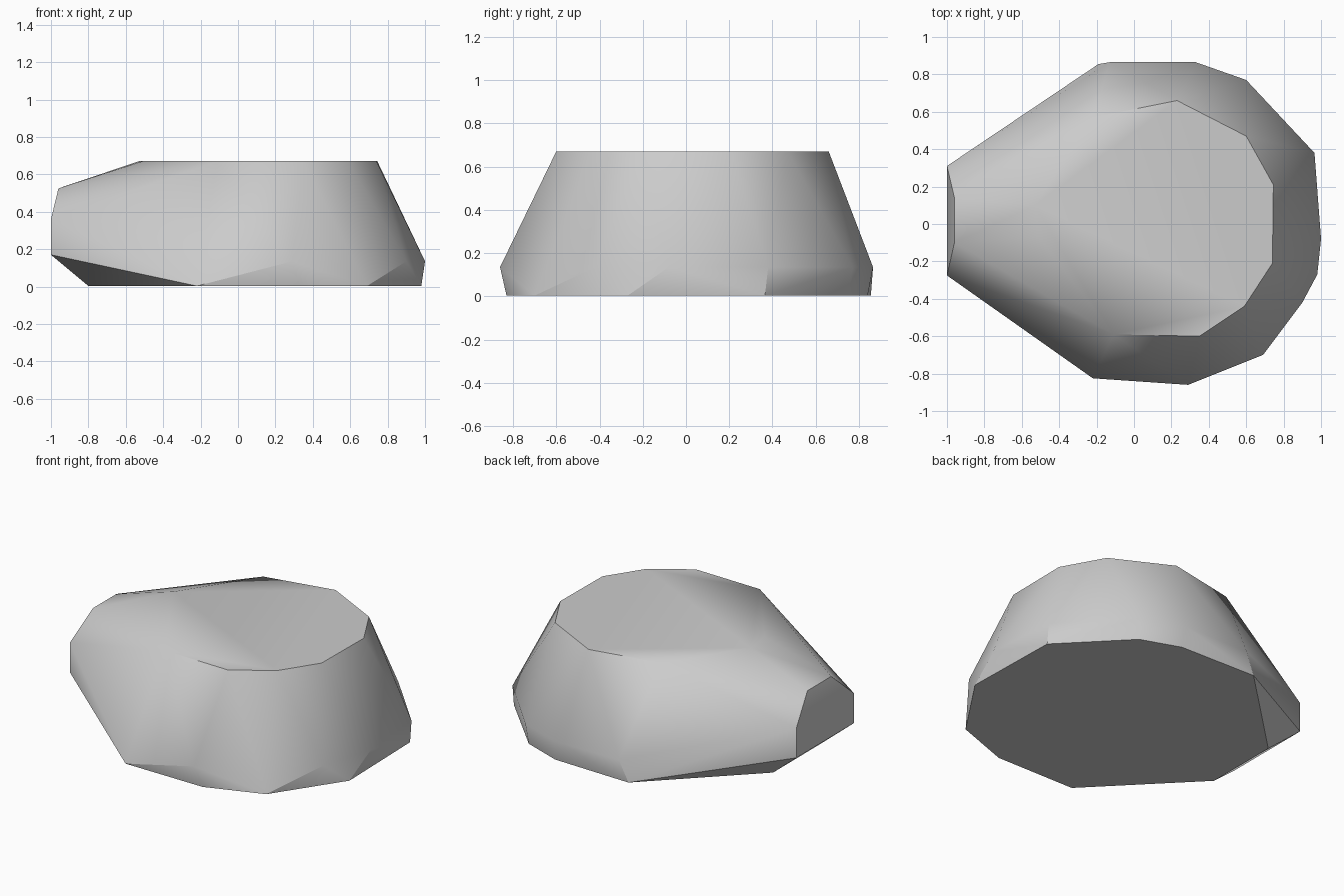
import bpy
import bmesh
import math

cube = bpy.data.objects.get("Cube")
if cube:
    bpy.data.objects.remove(cube, do_unlink=True)

# Stone colour
stone = bpy.data.materials.new("stone_grey")
stone.use_nodes = True
grey = (0.6, 0.6, 0.6, 1.0)
stone.diffuse_color = grey
stone.node_tree.nodes["Principled BSDF"].inputs["Base Color"].default_value = grey


def ring(points, z):
    return [(x, y, z) for x, y in points]


# Flat top outline
top = ring([(-.11, -.59), (.35, -.6), (.59, -.44), (.74, -.21), (.745, .21),
            (.6, .47), (.23, .66), (-.22, .57), (-.53, .1), (-.51, -.07)], .67)
# Widest corners, just above the ground
belly = ring([(.29, -.86), (.9, -.42), (1, -.08), (.965, .38),
              (.6, .77), (.33, .865), (-.13, .865)], .135)
# Flat base outline
base = ring([(-.22, -.825), (.33, -.83), (.69, -.7), (.98, -.27), (.965, .365),
             (.59, .75), (.34, .84), (-.19, .855), (-.8, .26), (-.8, -.23)], .003)
# Blunt nose at the narrow end
nose = (ring([(-1, .31), (-1, -.275)], .17) + ring([(-1, .31), (-1, -.275)], .36)
        + ring([(-.96, .14), (-.96, -.1)], .525))

# Wrap the corners in one faceted boulder
bm = bmesh.new()
for corner in top + belly + base + nose:
    bm.verts.new(corner)
hull = bmesh.ops.convex_hull(bm, input=bm.verts)
loose = {g for g in hull["geom_interior"] + hull["geom_unused"]
         if isinstance(g, bmesh.types.BMVert)}
bmesh.ops.delete(bm, geom=list(loose), context="VERTS")
bmesh.ops.dissolve_limit(bm, angle_limit=math.radians(1),
                         verts=bm.verts, edges=bm.edges)
bmesh.ops.recalc_face_normals(bm, faces=bm.faces)
mesh = bpy.data.meshes.new("boulder")
bm.to_mesh(mesh)
bm.free()
mesh.materials.append(stone)

boulder = bpy.data.objects.new("boulder", mesh)
bpy.context.collection.objects.link(boulder)
bpy.ops.object.select_all(action="DESELECT")
boulder.select_set(True)
bpy.context.view_layer.objects.active = boulder
bpy.ops.object.shade_smooth_by_angle(angle=math.radians(30))
